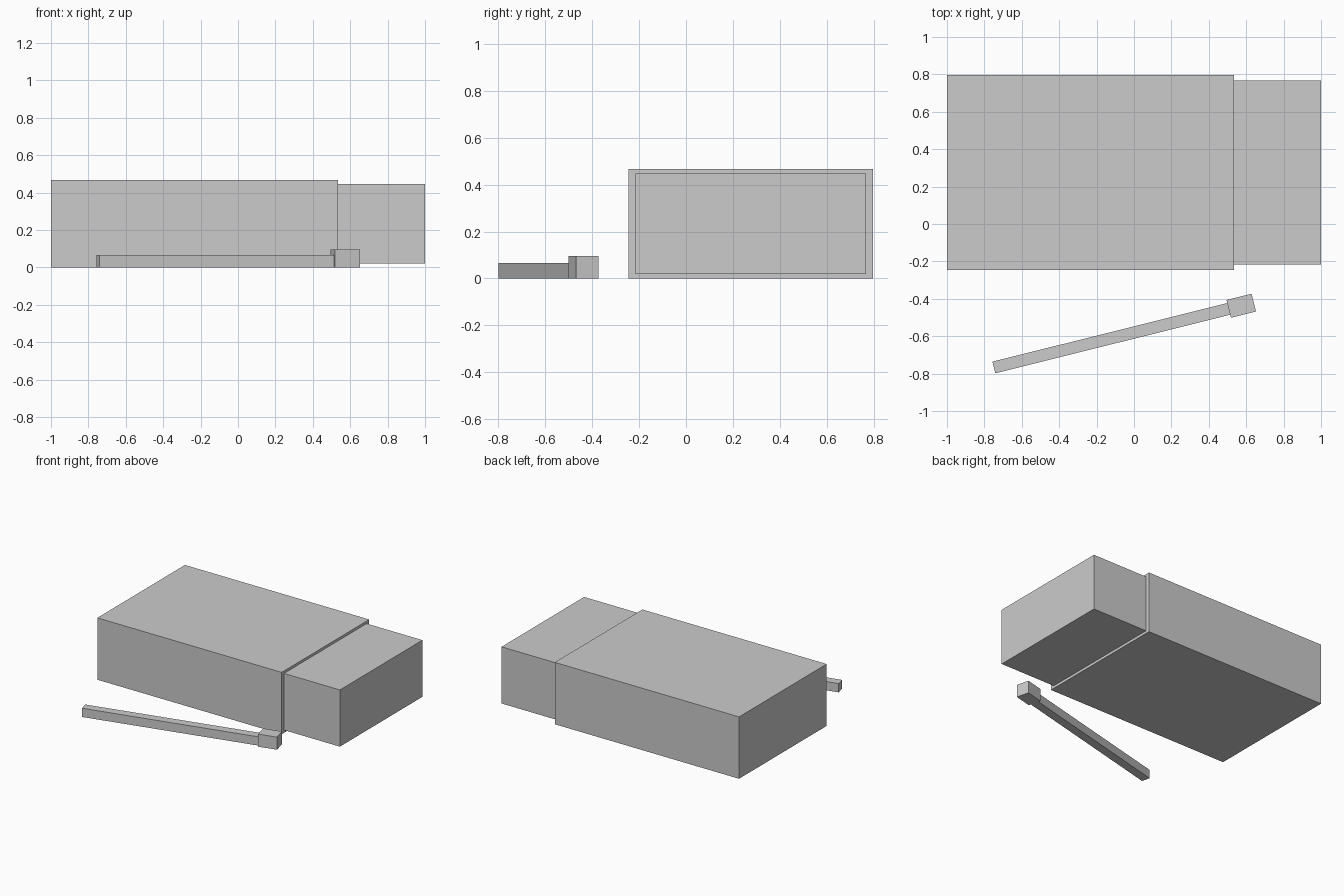
import bpy
import math
from mathutils import Matrix, Vector

cube = bpy.data.objects.get("Cube")
if cube:
    bpy.data.objects.remove(cube, do_unlink=True)

# One plain grey for every part
grey = bpy.data.materials.new("plain_grey")
grey.use_nodes = True
colour = (0.6, 0.6, 0.6, 1)
grey.diffuse_color = colour
grey.node_tree.nodes["Principled BSDF"].inputs["Base Color"].default_value = colour


def box(name, low, high, frame=Matrix()):
    """Flat-shaded box between two corners, placed in the given frame."""
    low, high = Vector(low), Vector(high)
    bpy.ops.mesh.primitive_cube_add(size=1)
    obj = bpy.context.object
    obj.name = obj.data.name = name
    size = Matrix.Diagonal((high - low).to_4d())
    obj.data.transform(Matrix.Translation((low + high) / 2) @ size)
    obj.matrix_world = frame
    obj.data.materials.append(grey)
    return obj


# Matchbox: outer sleeve with the tray slid partly out
box("sleeve", (-1, -0.245, 0), (0.535, 0.797, 0.466))
box("tray", (-0.53, -0.216, 0.02), (1, 0.766, 0.447))

# Match lying at an angle in front; its frame starts at the plain end
match = Matrix.Translation((-0.749, -0.767, 0)) @ Matrix.Rotation(math.radians(14), 4, "Z")
box("match_stick", (0, -0.032, 0), (1.33, 0.032, 0.066), match)
box("match_head", (1.294, -0.049, 0), (1.432, 0.049, 0.095), match)
